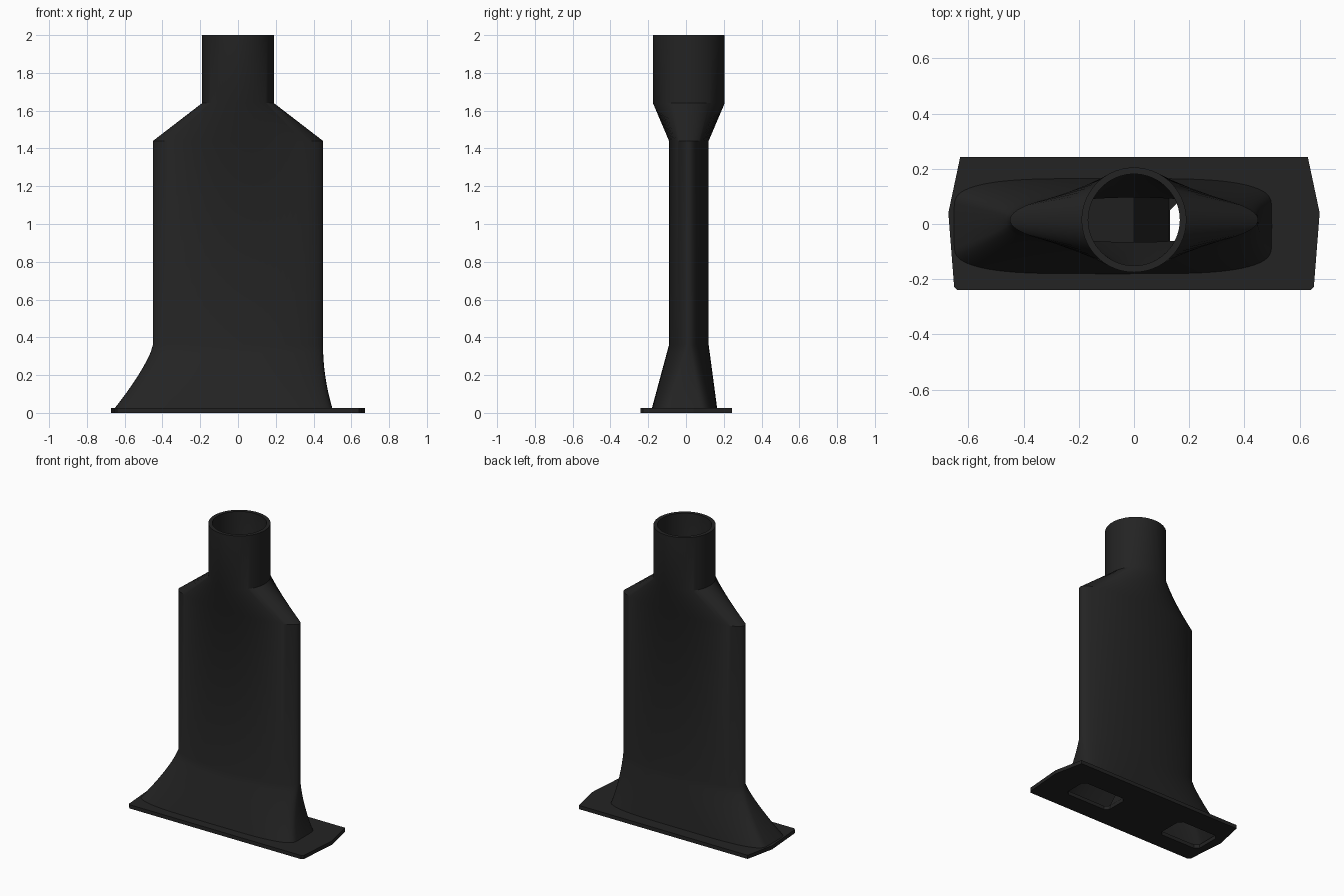
import bpy, bmesh, math

cube = bpy.data.objects.get("Cube")
if cube:
    bpy.data.objects.remove(cube, do_unlink=True)

black = bpy.data.materials.new("matte black plastic")
black.use_nodes = True
COLOUR = (0.017, 0.017, 0.017, 1)
black.diffuse_color = COLOUR
shader = black.node_tree.nodes["Principled BSDF"]
shader.inputs["Base Color"].default_value = COLOUR
shader.inputs["Roughness"].default_value = 0.6

SEGMENTS = 72
CENTRE_Y = 0.015
PLATE_TOP = 0.025


def make_object(name, bm, smooth_angle=None):
    bmesh.ops.recalc_face_normals(bm, faces=bm.faces[:])
    mesh = bpy.data.meshes.new(name)
    bm.to_mesh(mesh)
    bm.free()
    mesh.materials.append(black)
    obj = bpy.data.objects.new(name, mesh)
    bpy.context.collection.objects.link(obj)
    if smooth_angle:
        bpy.ops.object.select_all(action='DESELECT')
        obj.select_set(True)
        bpy.context.view_layer.objects.active = obj
        bpy.ops.object.shade_smooth_by_angle(angle=math.radians(smooth_angle))
    return obj


def power(value, exponent):
    return math.copysign(abs(value) ** exponent, value)


def angles():
    return [2 * math.pi * i / SEGMENTS for i in range(SEGMENTS)]


def ellipse(a, b, z):
    return [(a * math.cos(t), CENTRE_Y + b * math.sin(t), z) for t in angles()]


def flare(f, wall):
    """Section between the flat duct (f=0) and the rounded rectangular foot (f=1)."""
    z = 0.36 + f * (PLATE_TOP - 0.002 - 0.36)
    ring = []
    for t in angles():
        c, s = math.cos(t), math.sin(t)
        x0, y0 = (0.45 - wall) * c, CENTRE_Y + (0.105 - wall) * s
        x1 = -0.077 + (0.577 - wall) * power(c, 0.45)
        y1 = -0.008 + (0.148 + 0.025 * s * s - wall) * power(s, 0.25)
        g = f ** (1.65 + 0.35 * c)
        ring.append((x0 + (x1 - x0) * g, y0 + (y1 - y0) * f, z))
    return ring


def sections(wall):
    rings = [flare(1 - i / 8, wall) for i in range(9)]
    rings.append(ellipse(0.45 - wall, 0.105 - wall, 1.44))
    rings += [ellipse(0.19 - wall, 0.19 - wall, z) for z in (1.64, 2.0)]
    return rings


# Hollow duct: outer skin up, over the rim and down the inner skin
bm = bmesh.new()
rings = sections(0) + sections(0.024)[::-1]
loops = [[bm.verts.new(p) for p in ring] for ring in rings]
for low, high in zip(loops, loops[1:] + loops[:1]):
    for i in range(SEGMENTS):
        j = (i + 1) % SEGMENTS
        bm.faces.new((low[i], low[j], high[j], high[i]))
make_object("duct_body", bm, 25)


# Base plate with two outlet openings
def chamfered_box(x0, x1, y0, y1, c):
    return [(x0 + c, y0), (x1 - c, y0), (x1, y0 + c), (x1, y1 - c),
            (x1 - c, y1), (x0 + c, y1), (x0, y1 - c), (x0, y0 + c)]


outlines = [
    [(-0.64, -0.24), (0.64, -0.24), (0.652, -0.228), (0.673, 0.04),
     (0.63, 0.243), (-0.63, 0.243), (-0.673, 0.04), (-0.652, -0.228)],
    chamfered_box(-0.61, -0.30, -0.115, 0.09, 0.025),
    chamfered_box(0.13, 0.47, -0.105, 0.075, 0.025),
]
bm = bmesh.new()
for outline in outlines:
    verts = [bm.verts.new((x, y, 0)) for x, y in outline]
    for a, b in zip(verts, verts[1:] + verts[:1]):
        bm.edges.new((a, b))
bmesh.ops.triangle_fill(bm, edges=bm.edges[:], use_beauty=True)
top = bmesh.ops.extrude_face_region(bm, geom=bm.faces[:])
bmesh.ops.translate(bm, vec=(0, 0, PLATE_TOP),
                    verts=[v for v in top["geom"] if isinstance(v, bmesh.types.BMVert)])
make_object("base_plate", bm)

# Internal ridge that splits the flow toward the two openings
bm = bmesh.new()
ends = [[bm.verts.new((x, y, z)) for x, z in ((-0.30, 0.02), (0.13, 0.02), (0, 0.3))]
        for y in (-0.083, 0.105)]
bm.faces.new(ends[0])
bm.faces.new(ends[1])
for i in range(3):
    j = (i + 1) % 3
    bm.faces.new((ends[0][i], ends[0][j], ends[1][j], ends[1][i]))
make_object("flow_divider", bm)
